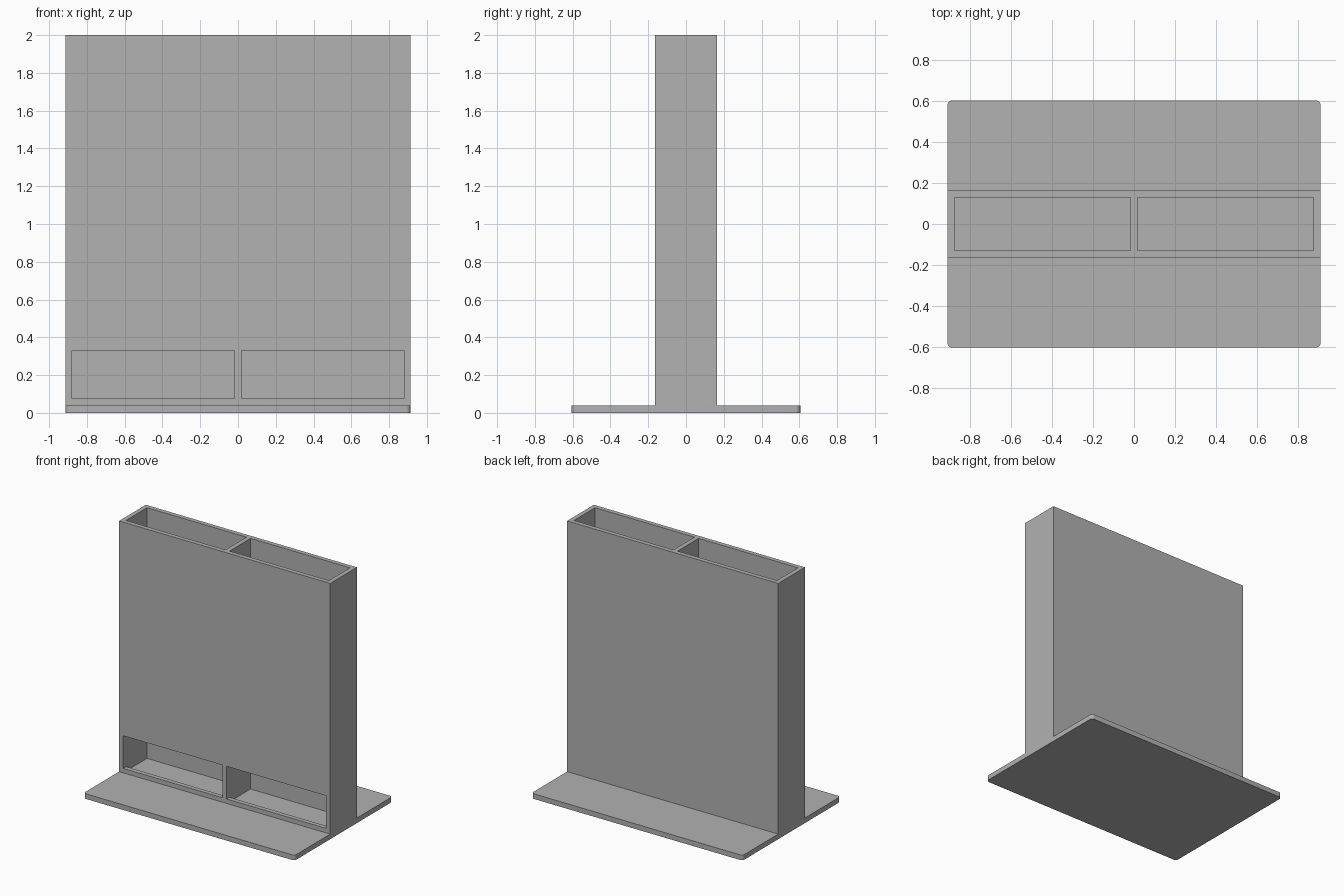
import bpy, bmesh
from mathutils import Matrix, Vector

cube = bpy.data.objects.get("Cube")
if cube:
    bpy.data.objects.remove(cube, do_unlink=True)

W, H = 0.913, 2.0            # half width, full height
BASE_D, BASE_H = 0.605, 0.04  # half depth and height of the foot plate
BODY_D = 0.165               # half depth of the upright body
WALL = 0.035

grey = bpy.data.materials.new("plain grey")
grey.use_nodes = True
colour = (0.445, 0.445, 0.445, 1)
grey.diffuse_color = colour
grey.node_tree.nodes["Principled BSDF"].inputs["Base Color"].default_value = colour


def box(name, lo, hi, corner=0):
    """Box between two corners, with optional rounded upright edges."""
    lo, hi = Vector(lo), Vector(hi)
    bm = bmesh.new()
    bmesh.ops.create_cube(bm, size=1, matrix=Matrix.Translation((lo + hi) / 2)
                          @ Matrix.Diagonal((*(hi - lo), 1)))
    if corner:
        upright = [e for e in bm.edges
                   if abs(e.verts[0].co.z - e.verts[1].co.z) > 0.01]
        bmesh.ops.bevel(bm, geom=upright, offset=corner, segments=6,
                        profile=0.5, affect='EDGES')
    mesh = bpy.data.meshes.new(name)
    bm.to_mesh(mesh)
    bm.free()
    mesh.materials.append(grey)
    obj = bpy.data.objects.new(name, mesh)
    bpy.context.collection.objects.link(obj)
    return obj


def cut(target, cutter):
    """Subtract the cutter from the target, then discard it."""
    mod = target.modifiers.new("cut", 'BOOLEAN')
    mod.operation, mod.solver, mod.object = 'DIFFERENCE', 'EXACT', cutter
    bpy.context.view_layer.objects.active = target
    bpy.ops.object.modifier_apply(modifier=mod.name)
    bpy.data.objects.remove(cutter, do_unlink=True)


# Foot plate with rounded corners
base = box("foot_plate", (-W, -BASE_D, 0), (W, BASE_D, BASE_H), 0.025)

# Upright body: two open shafts, each with a dispensing slot at the front
body = box("upright_body", (-W, -BODY_D, BASE_H), (W, BODY_D, H))
inner = BODY_D - WALL
for x0, x1 in ((-W + WALL, -WALL / 2), (WALL / 2, W - WALL)):
    cut(body, box("shaft_cutter", (x0, -inner, 0), (x1, inner, H + 0.1)))
    cut(body, box("slot_cutter", (x0, -BODY_D - 0.1, BASE_H + WALL),
                  (x1, 0, 0.33)))

# Smooth the rounded corners, keep all other edges sharp
bpy.ops.object.select_all(action='DESELECT')
base.select_set(True)
bpy.context.view_layer.objects.active = base
bpy.ops.object.shade_smooth_by_angle()
